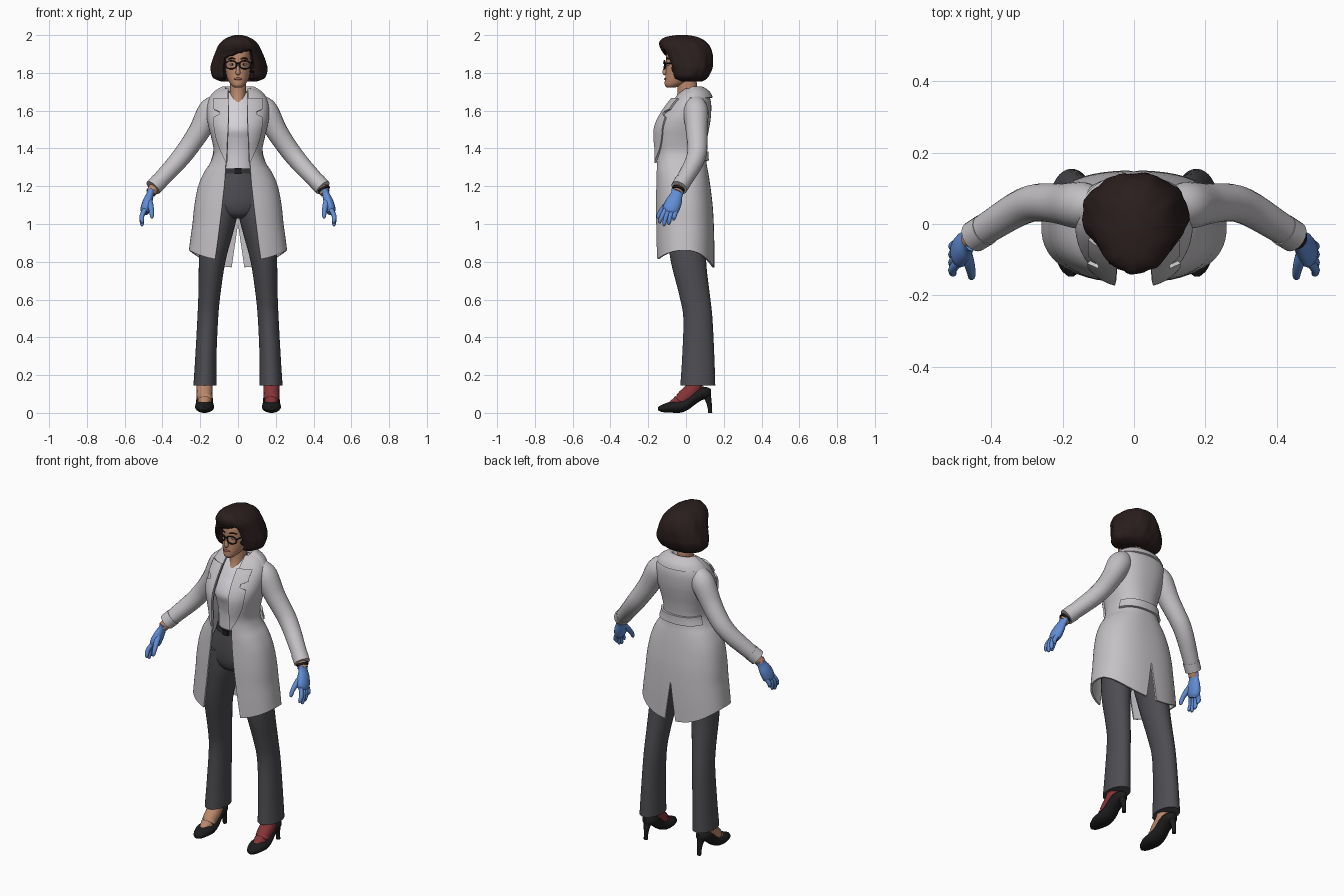
import bpy, bmesh, math
from mathutils import Vector

if "Cube" in bpy.data.objects:
    bpy.data.objects.remove(bpy.data.objects["Cube"])

PI = math.pi


def material(name, rgb):
    m = bpy.data.materials.new(name)
    m.diffuse_color = (*rgb, 1)
    m.use_nodes = True
    m.node_tree.nodes["Principled BSDF"].inputs["Base Color"].default_value = m.diffuse_color
    return m


COAT = material("coat_white", (0.56, 0.54, 0.56))
SHIRT = material("shirt_white", (0.66, 0.64, 0.68))
GREY = material("trouser_grey", (0.075, 0.075, 0.085))
BELT = material("belt_grey", (0.035, 0.035, 0.04))
SKIN = material("skin", (0.50, 0.25, 0.15))
LIP = material("lip_brown", (0.30, 0.10, 0.08))
HAIR = material("hair_brown", (0.024, 0.013, 0.013))
BLACK = material("black", (0.012, 0.012, 0.013))
BLUE = material("glove_blue", (0.12, 0.27, 0.68))
RED = material("dark_red", (0.24, 0.035, 0.04))


def finish(ob, mat, mirror=False, thick=0, angle=45):
    ob.data.materials.clear()
    ob.data.materials.append(mat)
    bpy.ops.object.select_all(action='DESELECT')
    ob.select_set(True)
    bpy.context.view_layer.objects.active = ob
    if mirror:
        ob.modifiers.new("mirror", 'MIRROR').merge_threshold = 0.0005
    if thick:
        s = ob.modifiers.new("thickness", 'SOLIDIFY')
        s.thickness, s.offset = thick, 0
    if mirror or thick:
        bpy.ops.object.convert(target='MESH')
    bpy.ops.object.shade_smooth_by_angle(angle=math.radians(angle))
    return ob


def loft(name, rings, mat, closed=True, **kw):
    """Skin a list of rings; closed rings also get end caps."""
    bm = bmesh.new()
    vs = [[bm.verts.new(p) for p in r] for r in rings]
    n = len(rings[0])
    for a, b in zip(vs, vs[1:]):
        for j in range(n if closed else n - 1):
            k = (j + 1) % n
            bm.faces.new((a[j], a[k], b[k], b[j]))
    if closed:
        bm.faces.new(vs[0][::-1])
        bm.faces.new(vs[-1])
        bmesh.ops.recalc_face_normals(bm, faces=bm.faces)
    me = bpy.data.meshes.new(name)
    bm.to_mesh(me)
    bm.free()
    ob = bpy.data.objects.new(name, me)
    bpy.context.collection.objects.link(ob)
    return finish(ob, mat, **kw)


def spline(rows, per=4):
    """Catmull-Rom refinement of rows of numbers."""
    out = []
    for i in range(len(rows) - 1):
        p = [rows[max(0, min(len(rows) - 1, i + k))] for k in (-1, 0, 1, 2)]
        for s in range(per):
            t = s / per
            out.append(tuple(0.5 * (2 * b + (c - a) * t + (2 * a - 5 * b + 4 * c - d) * t * t
                                    + (3 * b - a - 3 * c + d) * t ** 3) for a, b, c, d in zip(*p)))
    return out + [tuple(rows[-1])]


def point(a, w, yf, yb, z, n=2.0, cx=0):
    """Point on a rounded section; angle 0 is the front, pi/2 is +x."""
    s, c = math.sin(a), math.cos(a)
    x = math.copysign(abs(s) ** (2 / n), s) * w
    y = (yf + yb) / 2 - math.copysign(abs(c) ** (2 / n), c) * (yb - yf) / 2
    return Vector((cx + x, y, z))


def body(name, rows, mat, n=2.0, seg=32, per=4, **kw):
    """Rows are (z, centre x, half width, front y, back y)."""
    rings = [[point(2 * PI * j / seg, w, yf, yb, z, n, cx) for j in range(seg)]
             for z, cx, w, yf, yb in spline(rows, per)]
    return loft(name, rings, mat, **kw)


def tube(name, pts, mat, flat=(1, 1), seg=16, per=4, **kw):
    """Rows are (x, y, z, radius)."""
    pts = spline(pts, per)
    P = [Vector(p[:3]) for p in pts]
    rings = []
    for i, p in enumerate(P):
        t = (P[min(i + 1, len(P) - 1)] - P[max(i - 1, 0)]).normalized()
        ref = Vector((1, 0, 0)) if abs(t.y) > 0.8 else Vector((0, 1, 0))
        u = t.cross(ref).normalized()
        v = t.cross(u)
        rings.append([p + pts[i][3] * (u * math.cos(a) * flat[0] + v * math.sin(a) * flat[1])
                      for a in (2 * PI * j / seg for j in range(seg))])
    return loft(name, rings, mat, **kw)


def ball(name, loc, scale, mat, **kw):
    rows = [(loc[2] + scale[2] * -math.cos(t), loc[0], scale[0] * math.sin(t),
             loc[1] - scale[1] * math.sin(t), loc[1] + scale[1] * math.sin(t))
            for t in (PI * (0.04 + 0.92 * i / 8) for i in range(9))]
    return body(name, rows, mat, seg=16, per=1, **kw)


# Head, face and neck
body("head", [(1.722, 0, .018, -.10, -.06), (1.735, 0, .035, -.112, -.02), (1.76, 0, .052, -.112, .04),
              (1.79, 0, .062, -.108, .06), (1.84, 0, .068, -.105, .08), (1.89, 0, .068, -.105, .085),
              (1.93, 0, .058, -.09, .07), (1.96, 0, .03, -.06, .04)], SKIN)
body("neck", [(1.63, 0, .04, -.066, .06), (1.69, 0, .043, -.046, .06), (1.78, 0, .043, -.045, .055)], SKIN)
tube("nose", [(0, -.102, 1.85, .006), (0, -.111, 1.82, .009), (0, -.112, 1.802, .013), (0, -.106, 1.793, .009)], SKIN)
ball("lips", (0, -.108, 1.768), (.022, .008, .007), LIP)
ball("eye", (.031, -.093, 1.845), (.013, .008, .006), SHIRT, mirror=True)
ball("pupil", (.031, -.098, 1.845), (.005, .005, .005), BLACK, mirror=True)
tube("eyebrow", [(.014, -.104, 1.872, .003), (.033, -.1, 1.878, .004), (.055, -.085, 1.872, .002)],
     HAIR, seg=8, mirror=True)

# Glasses
bpy.ops.mesh.primitive_torus_add(major_radius=.027, minor_radius=.004, major_segments=28, minor_segments=8,
                                 rotation=(PI / 2, 0, 0))
rim = bpy.context.object
rim.name = "glasses_rim"
bpy.ops.object.transform_apply(location=False, rotation=True, scale=False)
for v in rim.data.vertices:
    v.co = Vector((v.co.x * 1.1 + .037, v.co.y - .117 + abs(v.co.x + .01) * .2, v.co.z * .8 + 1.843))
finish(rim, BLACK, mirror=True)
tube("glasses_bridge", [(-.009, -.116, 1.85, .004), (0, -.118, 1.852, .004), (.009, -.116, 1.85, .004)], BLACK, seg=8)
tube("glasses_arm", [(.066, -.108, 1.852, .004), (.076, -.05, 1.852, .004), (.078, .01, 1.85, .004)],
     BLACK, seg=8, mirror=True)

# Bob hair: wavy shell, set back around the face below a slanted hairline
hair = []
for z, w, yf, yb in spline([(1.755, .095, -.04, .085), (1.775, .138, -.075, .115), (1.82, .150, -.088, .138),
                            (1.86, .141, -.102, .143), (1.90, .127, -.118, .142), (1.94, .110, -.138, .128),
                            (1.97, .085, -.135, .10), (1.99, .052, -.105, .06), (2.0, .018, -.05, .01)], 5):
    ring = []
    for j in range(56):
        a = 2 * PI * j / 56
        k = 1 + .018 * math.sin(9 * a + 14 * z) + .01 * math.sin(17 * a - 30 * z)
        p = point(a, w * k, yf * k, yb * k, z, 2.1, .004)
        if abs(p.x) < .07 and p.y < -.02 and z < 1.90 + .35 * p.x:
            p.y = -.02
        ring.append(p)
    hair.append(ring)
loft("hair", hair, HAIR, angle=60)

# Shirt, trousers and belt
body("shirt", [(1.27, 0, .10, -.105, .08), (1.38, 0, .10, -.108, .08), (1.45, 0, .112, -.122, .085),
               (1.50, 0, .122, -.135, .09), (1.55, 0, .125, -.118, .095), (1.60, 0, .12, -.088, .1),
               (1.645, 0, .10, -.06, .095), (1.695, 0, .06, -.02, .07)], SHIRT)
body("trouser_hips", [(1.03, 0, .06, -.06, .08), (1.05, 0, .12, -.095, .11), (1.10, 0, .165, -.115, .118),
                      (1.18, 0, .155, -.118, .105), (1.285, 0, .105, -.11, .085)], GREY)
body("trouser_leg", [(.145, .175, .061, -.03, .155), (.30, .17, .056, -.02, .15), (.50, .16, .055, -.014, .14),
                     (.62, .152, .058, -.035, .127), (.80, .137, .070, -.08, .107), (.95, .113, .086, -.10, .115),
                     (1.05, .096, .092, -.108, .12), (1.15, .085, .08, -.108, .10)], GREY, mirror=True)
body("belt", [(1.268, 0, .113, -.117, .09), (1.294, 0, .109, -.115, .088)], BELT, per=1)
body("belt_buckle", [(1.266, 0, .018, -.124, -.11), (1.296, 0, .018, -.124, -.11)], BLACK, n=8, per=1)

# Lab coat: rows are (z, half width, front y, back y, opening half width)
coat_rows = spline([(.80, .255, -.158, .145, .12), (.90, .246, -.16, .145, .107), (1.0, .236, -.16, .142, .095),
                    (1.1, .226, -.16, .136, .083), (1.2, .206, -.157, .124, .072), (1.27, .176, -.156, .113, .066),
                    (1.32, .144, -.156, .104, .063), (1.38, .124, -.156, .10, .061), (1.45, .135, -.160, .107, .058),
                    (1.51, .150, -.155, .118, .055), (1.57, .160, -.128, .127, .053), (1.64, .156, -.08, .128, .052),
                    (1.69, .126, -.035, .112, .052), (1.712, .085, -.008, .09, .05)])
N = 2.4


def coat_at(z):
    for a, b in zip(coat_rows, coat_rows[1:]):
        if z <= b[0]:
            t = (z - a[0]) / (b[0] - a[0])
            return [p + (q - p) * t for p, q in zip(a, b)]
    return coat_rows[-1]


coat = []
for z, w, yf, yb, ox in coat_rows:
    a0 = math.asin((ox / w) ** (N / 2))
    row = []
    for j in range(29):
        a = a0 + (PI - a0) * j / 28
        p = point(a, w, yf, yb, z, N)
        if z < 1.0:  # curved hem: long at the front and back, short at the sides
            c = math.cos(a)
            hem = .86 - (.055 if c > 0 else .09) * c * c
            p.z = 1.0 - (1.0 - z) * (1.0 - hem) / .2
        if j == 28:  # back vent
            p.x = max(0, (1.0 - z) / .2) * .034
        row.append(p)
    coat.append(row)
loft("lab_coat", coat, COAT, closed=False, mirror=True, thick=.01)

# Lapels follow the coat front beside the opening
lapel = []
for i in range(25):
    z = 1.32 + .34 * i / 24
    _, w, yf, yb, ox = coat_at(z)
    width = .078 * math.sin(PI / 2 * min(1, (i + .5) / 18)) - (.03 if 18 <= i <= 19 else 0)
    row = []
    for j in range(7):
        x = min(ox - .004 + width * j / 6, w * .96)
        y = (yf + yb) / 2 - (yb - yf) / 2 * (1 - (x / w) ** N) ** (1 / N)
        row.append(Vector((x, y - .013, z + .003)))
    lapel.append(row)
loft("lapel", lapel, COAT, closed=False, mirror=True, thick=.012)

# Turned-down collar
collar = []
for z, w, yf, yb in spline([(1.668, .148, -.072, .137), (1.695, .126, -.05, .124), (1.718, .092, -.02, .095),
                            (1.722, .072, -.012, .075), (1.70, .064, -.008, .068)], 3):
    row = []
    for j in range(21):
        a = .75 + (PI - .75) * j / 20
        p = point(a, w, yf, yb, z)
        p.z -= .03 * max(0, math.cos(a))
        row.append(p)
    collar.append(row)
loft("collar", collar, COAT, closed=False, mirror=True, thick=.01)

# Half belt across the back of the coat
strap = []
for z in (1.335, 1.345, 1.36, 1.375, 1.385):
    _, w, yf, yb, _ = coat_at(z)
    strap.append([point(PI * (.62 + .38 * j / 14), w + .01, yf, yb + .013, z, N) for j in range(15)])
loft("back_strap", strap, COAT, closed=False, mirror=True, thick=.012)

# Sleeves, cuffs and wrists
tube("sleeve", [(.105, .05, 1.65, .045), (.145, .052, 1.60, .066), (.20, .056, 1.50, .058), (.245, .06, 1.43, .054),
                (.285, .058, 1.375, .052), (.33, .04, 1.32, .049), (.39, .003, 1.255, .045),
                (.449, -.035, 1.193, .041)], COAT, seg=20, mirror=True)
tube("cuff", [(.418, -.016, 1.225, .0455), (.450, -.036, 1.192, .0445)], COAT, seg=20, per=1, mirror=True)
tube("wrist", [(.43, -.024, 1.21, .029), (.462, -.046, 1.165, .028)], SKIN, mirror=True)
tube("watch_band", [(.452, -.038, 1.188, .033), (.458, -.042, 1.178, .033)], BLACK, per=1)

# Gloves: flattened palm, four fingers and a thumb
tube("glove_palm", [(.458, -.043, 1.178, .034), (.466, -.05, 1.155, .032), (.478, -.063, 1.12, .042),
                    (.489, -.08, 1.08, .044), (.494, -.088, 1.06, .032)], BLUE, flat=(.62, 1), mirror=True)
for label, y0, y1, z1 in (("index", -.112, -.138, 1.005), ("middle", -.094, -.115, .99),
                          ("ring", -.075, -.09, .997), ("little", -.058, -.064, 1.02)):
    tube("glove_" + label + "_finger", [(.488, y0 + .008, 1.085, .013), (.508, (y0 + y1) / 2, 1.045, .0125),
                                        (.508, y1, z1 + .012, .0105), (.504, y1 - .002, z1, .005)],
         BLUE, seg=10, mirror=True)
tube("glove_thumb", [(.474, -.07, 1.135, .016), (.464, -.105, 1.10, .016), (.457, -.135, 1.065, .0125),
                     (.456, -.148, 1.04, .010), (.456, -.150, 1.03, .005)], BLUE, seg=10, mirror=True)

# Feet and high heeled shoes
for side, s, mat in (("right", -1, SKIN), ("left", 1, RED)):
    cx = .177 * s
    tube(side + "_foot", [(cx, -.085, .035, .022), (cx, -.045, .052, .035), (cx, -.005, .085, .041),
                          (cx, .04, .13, .043), (cx, .055, .20, .042)], mat)
    shoe = [[Vector((cx + w * math.sin(a), y, (lo + hi) / 2 + (hi - lo) / 2 * math.cos(a)))
             for a in (2 * PI * j / 20 for j in range(20))]
            for y, w, lo, hi in spline([(-.147, .008, .014, .032), (-.125, .030, .004, .044), (-.075, .049, .001, .062),
                                        (-.03, .050, .001, .068), (.01, .046, .016, .088), (.045, .043, .042, .125),
                                        (.085, .042, .068, .138), (.115, .032, .078, .135), (.133, .012, .09, .125)])]
    loft(side + "_shoe", shoe, BLACK)
    tube(side + "_heel", [(cx, .105, .105, .026), (cx, .118, .07, .017), (cx, .126, .03, .012), (cx, .128, 0, .011)],
         BLACK, seg=12)
